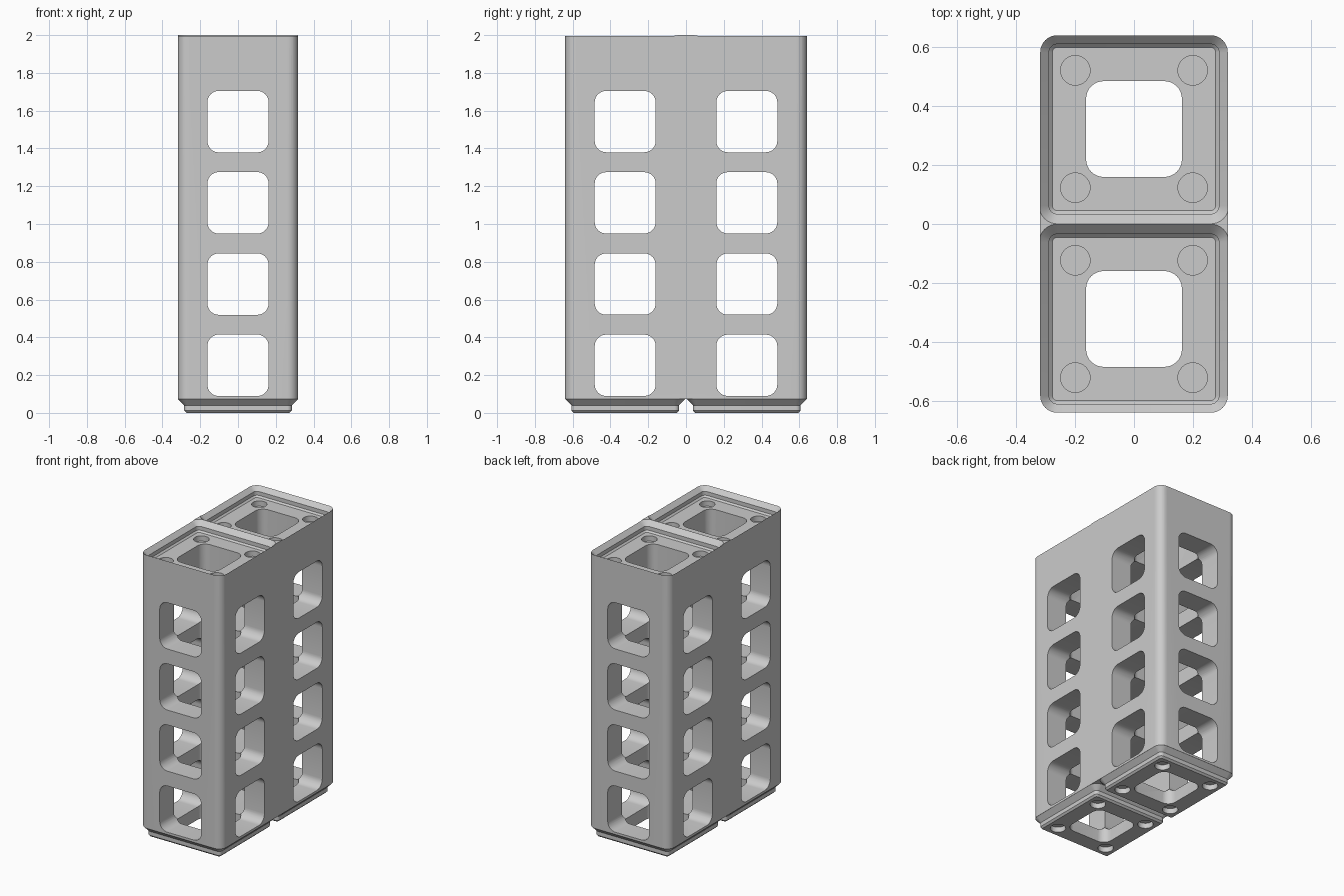
import bpy, bmesh, math
from mathutils import Matrix, Vector

cube = bpy.data.objects.get("Cube")
if cube:
    bpy.data.objects.remove(cube, do_unlink=True)

PITCH = 0.644          # spacing of the two cells along y
CELLS = (-PITCH / 2, PITCH / 2)
TOP = 2.0

grey = bpy.data.materials.new("light_grey")
grey.use_nodes = True
colour = (0.6, 0.6, 0.6, 1)
grey.diffuse_color = colour
grey.node_tree.nodes["Principled BSDF"].inputs["Base Color"].default_value = colour


def rounded_rect(hx, hy, r, steps=8):
    """Outline of a rounded rectangle, counter-clockwise."""
    pts = []
    for q, (sx, sy) in enumerate(((1, 1), (-1, 1), (-1, -1), (1, -1))):
        for i in range(steps + 1):
            a = (q + i / steps) * math.pi / 2
            pts.append((sx * (hx - r) + r * math.cos(a), sy * (hy - r) + r * math.sin(a)))
    return pts


def loft(name, rings, matrix=Matrix()):
    """Closed solid through rounded rectangles given as (z, hx, hy, r)."""
    bm = bmesh.new()
    loops = [[bm.verts.new(matrix @ Vector((x, y, z))) for x, y in rounded_rect(hx, hy, r)]
             for z, hx, hy, r in rings]
    n = len(loops[0])
    for low, high in zip(loops, loops[1:]):
        for i in range(n):
            j = (i + 1) % n
            bm.faces.new((low[i], low[j], high[j], high[i]))
    bm.faces.new(loops[0][::-1])
    bm.faces.new(loops[-1])
    bmesh.ops.recalc_face_normals(bm, faces=bm.faces)
    mesh = bpy.data.meshes.new(name)
    bm.to_mesh(mesh)
    bm.free()
    obj = bpy.data.objects.new(name, mesh)
    bpy.context.collection.objects.link(obj)
    return obj


# Main block
body = loft("tower_block", [(0.073, 0.318, 0.64, 0.0575), (TOP, 0.318, 0.64, 0.0575)])
body.data.materials.append(grey)


def combine(tool, operation):
    """Apply a boolean on the block and drop the tool."""
    tool.hide_render = True
    mod = body.modifiers.new(tool.name, 'BOOLEAN')
    mod.operation, mod.object, mod.solver = operation, tool, 'EXACT'
    bpy.ops.object.select_all(action='DESELECT')
    bpy.context.view_layer.objects.active = body
    body.select_set(True)
    bpy.ops.object.modifier_apply(modifier=mod.name)
    bpy.data.objects.remove(tool, do_unlink=True)


# Stepped feet and matching stacking pockets
foot = [(0, 0.273, 0.0123), (0.012, 0.285, 0.0245), (0.04, 0.285, 0.0245),
        (0.073, 0.3175, 0.057), (0.085, 0.3175, 0.057)]
pocket = [(-0.071, 0.277, 0.018), (-0.060, 0.288, 0.028), (-0.033, 0.288, 0.028),
          (0, 0.3215, 0.061), (0.02, 0.3415, 0.081)]
for y in CELLS:
    place = Matrix.Translation((0, y, 0))
    combine(loft("foot", [(z, h, h, r) for z, h, r in foot], place), 'UNION')
for y in CELLS:
    place = Matrix.Translation((0, y, TOP))
    combine(loft("pocket", [(z, h, h, r) for z, h, r in pocket], place), 'DIFFERENCE')

# Vertical shafts
for y in CELLS:
    combine(loft("shaft", [(z, 0.1625, 0.1625, 0.06) for z in (-0.1, 2.1)],
                 Matrix.Translation((0, y, 0))), 'DIFFERENCE')

# Four rows of windows, running through in both directions
along_y = Matrix.Rotation(math.pi / 2, 4, 'X')
along_x = Matrix.Rotation(math.pi / 2, 4, 'Y')
for row in range(4):
    z = 0.252 + 0.43 * row
    combine(loft("long_window", [(d, 0.1618, 0.1628, 0.06) for d in (-0.8, 0.8)],
                 Matrix.Translation((0, 0, z)) @ along_y), 'DIFFERENCE')
    for y in CELLS:
        combine(loft("side_window", [(d, 0.1622, 0.1614, 0.06) for d in (-0.5, 0.5)],
                     Matrix.Translation((0, y, z)) @ along_x), 'DIFFERENCE')

# Round magnet recesses in the pocket floors and under the feet
for y in CELLS:
    for sx in (-1, 1):
        for sy in (-1, 1):
            for low, high in ((-0.02, 0.037), (1.892, 1.95)):
                hole = loft("recess", [(z, 0.05, 0.05, 0.0499) for z in (low, high)],
                            Matrix.Translation((sx * 0.199, y + sy * 0.199, 0)))
                combine(hole, 'DIFFERENCE')

# Smooth the rounded corners, keep the edges crisp
body.data.materials.clear()
body.data.materials.append(grey)
for face in body.data.polygons:
    face.material_index = 0
bpy.context.view_layer.objects.active = body
body.select_set(True)
bpy.ops.object.shade_smooth_by_angle(angle=math.radians(30))
